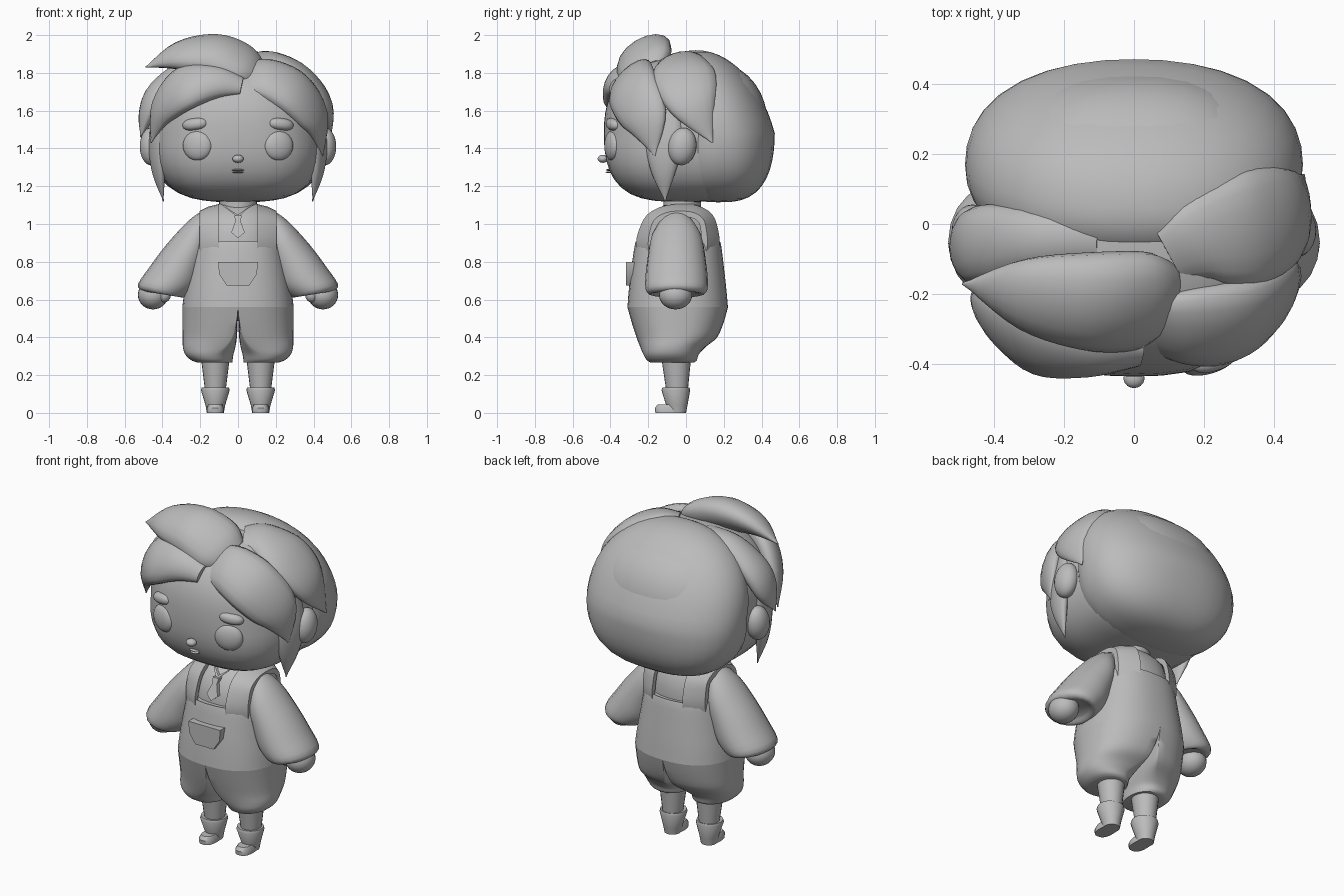
import bpy, bmesh, math
from mathutils import Vector, Matrix

grey = bpy.data.materials.new("clay_grey")
grey.diffuse_color = (0.5, 0.5, 0.5, 1)


def finish(name, bm, angle=40):
    bmesh.ops.recalc_face_normals(bm, faces=bm.faces)
    me = bpy.data.meshes.new(name)
    bm.to_mesh(me)
    bm.free()
    me.materials.append(grey)
    me.shade_smooth()
    me.set_sharp_from_angle(angle=math.radians(angle))
    ob = bpy.data.objects.new(name, me)
    bpy.context.collection.objects.link(ob)
    return ob


def loft(name, rings, angle=40):
    """Skin a list of closed rings and cap both ends."""
    bm = bmesh.new()
    vs = [[bm.verts.new(p) for p in r] for r in rings]
    n = len(vs[0])
    for a, b in zip(vs, vs[1:]):
        for i in range(n):
            bm.faces.new((a[i], a[(i + 1) % n], b[(i + 1) % n], b[i]))
    bm.faces.new(vs[0])
    bm.faces.new(vs[-1])
    return finish(name, bm, angle)


def smooth_rows(rows, steps=4):
    """Catmull-Rom interpolation through rows of numbers."""
    out = []
    for i in range(len(rows) - 1):
        p0, p1, p2 = rows[max(i - 1, 0)], rows[i], rows[i + 1]
        p3 = rows[min(i + 2, len(rows) - 1)]
        for s in range(steps):
            t = s / steps
            out.append([0.5 * (2 * b + (c - a) * t + (2 * a - 5 * b + 4 * c - d) * t * t
                               + (3 * b - a - 3 * c + d) * t ** 3)
                        for a, b, c, d in zip(p0, p1, p2, p3)])
    return out + [list(rows[-1])]


def oval(cx, hx, yf, yb, z, n, sides):
    ring = []
    for i in range(sides):
        a = 2 * math.pi * i / sides - math.pi / 2
        c, s = math.cos(a), math.sin(a)
        k = (abs(c) ** n + abs(s) ** n) ** (-1 / n)
        ring.append(Vector((cx + hx * c * k, (yf + yb) / 2 + (yb - yf) / 2 * s * k, z)))
    return ring


def stack(name, rows, n=2.0, sides=28, steps=3, angle=40):
    """Rows of z, centre x, half width, front y, back y."""
    rows = smooth_rows(rows, steps) if steps > 1 else rows
    return loft(name, [oval(cx, hx, yf, yb, z, n, sides) for z, cx, hx, yf, yb in rows], angle)


def blob(name, loc, size, n=2.0, up=None, rot=(0, 0, 0), seg=24, n_down=0):
    """Rounded-box ellipsoid; up gives a different upper half height."""
    bm = bmesh.new()
    bmesh.ops.create_uvsphere(bm, u_segments=seg, v_segments=seg * 2 // 3, radius=1)
    r = (Matrix.Rotation(rot[2], 3, 'Z') @ Matrix.Rotation(rot[1], 3, 'Y')
         @ Matrix.Rotation(rot[0], 3, 'X'))
    for v in bm.verts:
        d = v.co.normalized()
        e = n + n_down * max(-d.z, 0)
        d /= sum(abs(c) ** e for c in d) ** (1 / e)
        h = up if up and d.z > 0 else size[2]
        v.co = r @ Vector((d.x * size[0], d.y * size[1], d.z * h)) + Vector(loc)
    return finish(name, bm)


def lock(name, rows):
    """Hair lock: rows of x, y, z, half width, half thickness."""
    rows = smooth_rows(rows, 5)
    rings = []
    for i, (x, y, z, w, t) in enumerate(rows):
        p = Vector((x, y, z))
        tan = Vector(rows[min(i + 1, len(rows) - 1)][:3]) - Vector(rows[max(i - 1, 0)][:3])
        out = (p - Vector((0, 0, 1.5))).normalized()
        side = tan.cross(out).normalized()
        out = side.cross(tan).normalized()
        w, t = max(w, 0.003), max(t, 0.003)
        rings.append([p + side * w * math.cos(a) + out * t * math.sin(a)
                      for a in (2 * math.pi * k / 16 for k in range(16))])
    return loft(name, rings, 60)


def plate(name, outline, front, thick):
    """Outline in x, z; front(z) gives the front y."""
    rings = [[(x, front(z) + d, z) for x, z in outline] for d in (0, thick)]
    return loft(name, rings, 30)


# head, and the hair shell at the back leaning forward at the top
blob("head", (0, 0, 1.48), (0.45, 0.435, 0.363), 2.45, 0.405, seg=36, n_down=0.7)
hair = blob("back_hair", (0, 0.17, 1.48), (0.482, 0.30, 0.365), 2.2, 0.44, seg=36, n_down=0.6)
for v in hair.data.vertices:
    if v.co.y < 0.17:
        v.co.y = 0.17 + (v.co.y - 0.17) * 0.85
    v.co.y -= max(0, v.co.z - 1.48) * 0.27

# hair locks
lock("top_lock", [(0.10, -0.21, 1.80, 0.11, 0.05), (0.02, -0.22, 1.845, 0.16, 0.08),
                  (-0.13, -0.22, 1.895, 0.155, 0.09), (-0.32, -0.20, 1.89, 0.11, 0.06),
                  (-0.49, -0.17, 1.83, 0, 0)])
lock("left_fringe", [(0.02, -0.37, 1.73, 0.05, 0.03), (-0.12, -0.36, 1.75, 0.10, 0.065),
                     (-0.28, -0.33, 1.72, 0.14, 0.07), (-0.40, -0.26, 1.60, 0.10, 0.05),
                     (-0.46, -0.21, 1.43, 0, 0)])
lock("left_side_lock", [(-0.10, -0.05, 1.855, 0.06, 0.03), (-0.27, -0.045, 1.81, 0.09, 0.06),
                        (-0.42, -0.055, 1.70, 0.11, 0.06), (-0.48, -0.08, 1.58, 0.09, 0.045),
                        (-0.515, -0.11, 1.46, 0, 0)])
lock("right_fringe", [(0.05, -0.29, 1.775, 0.11, 0.03), (0.16, -0.29, 1.765, 0.14, 0.065),
                      (0.30, -0.275, 1.69, 0.155, 0.07), (0.41, -0.21, 1.55, 0.125, 0.05),
                      (0.45, -0.165, 1.36, 0, 0)])
lock("right_side_lock", [(0.10, -0.09, 1.86, 0.09, 0.03), (0.20, -0.04, 1.85, 0.13, 0.055),
                         (0.34, -0.01, 1.775, 0.17, 0.06), (0.45, 0.04, 1.63, 0.13, 0.05),
                         (0.485, 0.14, 1.43, 0, 0)])

# paired parts
for s, tag in ((-1, "left"), (1, "right")):
    lock(tag + "_sideburn", [(s * 0.405, -0.13, 1.60, 0.10, 0.03), (s * 0.43, -0.12, 1.42, 0.10, 0.035),
                             (s * 0.42, -0.12, 1.27, 0.065, 0.03), (s * 0.395, -0.11, 1.12, 0, 0)])
    blob(tag + "_ear", (s * 0.46, -0.02, 1.41), (0.06, 0.075, 0.1), rot=(-0.15, 0, 0))
    blob(tag + "_eye", (s * 0.215, -0.392, 1.415), (0.08, 0.035, 0.078), rot=(0, 0, s * 0.3))
    blob(tag + "_brow", (s * 0.225, -0.38, 1.528), (0.07, 0.04, 0.033), 2.3, rot=(0, s * 0.12, s * 0.3))

    # sleeve: upper edge x, z, lower edge x, z, half depth
    rings = []
    for ux, uz, lx, lz, h in smooth_rows([
            (0.17, 1.08, 0.14, 0.90, 0.08), (0.26, 1.02, 0.17, 0.81, 0.135),
            (0.38, 0.89, 0.195, 0.72, 0.155), (0.47, 0.77, 0.22, 0.66, 0.165),
            (0.53, 0.68, 0.26, 0.625, 0.163), (0.505, 0.645, 0.29, 0.61, 0.14),
            (0.47, 0.65, 0.32, 0.635, 0.10)], 3):
        rings.append([(s * ((ux + lx) / 2 + (ux - lx) / 2 * math.cos(a)), -0.05 + h * math.sin(a),
                       (uz + lz) / 2 + (uz - lz) / 2 * math.cos(a))
                      for a in (2 * math.pi * k / 20 for k in range(20))])
    loft(tag + "_sleeve", rings, 50)
    blob(tag + "_hand", (s * 0.45, -0.055, 0.625), (0.08, 0.088, 0.077))
    blob(tag + "_thumb", (s * 0.39, -0.10, 0.625), (0.035, 0.035, 0.04), seg=15)

    # trouser half: round leg opening blending into half of the body oval
    rings = []
    for z, hx, yf, yb, w in smooth_rows([
            (0.268, 0.22, -0.19, 0.045, 1), (0.28, 0.25, -0.208, 0.058, 0.95), (0.31, 0.28, -0.226, 0.068, 0.8),
            (0.35, 0.292, -0.243, 0.105, 0.45), (0.40, 0.293, -0.262, 0.165, 0.2),
            (0.48, 0.294, -0.288, 0.20, 0.05), (0.56, 0.295, -0.31, 0.222, 0)], 3):
        body = oval(0, hx, yf, yb, z, 2.4, 40)
        leg = oval(hx / 2 + 0.015, hx / 2 - 0.015, yf, yb, z, 2.2, 40)
        ring = []
        for b, l in zip(body, leg):
            p = Vector((max(b.x, 0), b.y, z)).lerp(l, w)
            ring.append((s * p.x, p.y, z))
        rings.append(ring)
    loft(tag + "_trouser", rings)

    # shin, boot and toe
    c = s * 0.12
    stack(tag + "_shin", [(0.12, c, 0.055, -0.105, 0.01), (0.32, c, 0.08, -0.135, 0.03)], steps=1, sides=20)
    stack(tag + "_boot", [(0, c, 0.045, -0.095, 0.0), (0.04, c, 0.052, -0.105, 0.008),
                          (0.12, c, 0.076, -0.13, 0.022), (0.135, c, 0.072, -0.125, 0.018),
                          (0.132, c, 0.055, -0.105, 0.008)], steps=1, sides=20)
    stack(tag + "_toe", [(0, c, 0.045, -0.162, -0.02), (0.025, c, 0.045, -0.165, -0.02),
                         (0.045, c, 0.036, -0.15, -0.03)], 2.6, steps=1, sides=20)

    # overall strap over the shoulder, flush with the bib
    path = smooth_rows([(-0.25, 0.82), (-0.264, 0.89), (-0.252, 0.96), (-0.205, 1.05), (-0.10, 1.10),
                        (0.05, 1.10), (0.14, 1.05), (0.172, 0.96), (0.177, 0.89), (0.16, 0.82)], 3)
    rings = []
    for i, (y, z) in enumerate(path):
        a, b = path[max(i - 1, 0)], path[min(i + 1, len(path) - 1)]
        t = Vector((0, b[0] - a[0], b[1] - a[1])).normalized()
        nrm = Vector((0, -t.z, t.y)) * 0.03
        lift = max(0, z - 1.0)
        outer = [Vector((s * x, -0.044 + (y + 0.044) * f, z - lift * g))
                 for x, f, g in ((0.10, 1, 0), (0.155, 0.88, 0.12), (0.205, 0.71, 0.35))]
        rings.append(outer + [p - nrm for p in reversed(outer)])
    loft(tag + "_strap", rings, 40)

# face details
blob("nose", (0, -0.44, 1.345), (0.03, 0.028, 0.021), seg=18)
for z, w in ((1.286, 0.034), (1.274, 0.028)):
    blob("lip", (0, -0.405, z), (w, 0.02, 0.005), seg=12)

# neck, shirt and overalls
stack("neck", [(1.02, 0, 0.10, -0.12, 0.08), (1.2, 0, 0.10, -0.12, 0.08)], steps=1)
stack("shirt", [(0.82, 0, 0.20, -0.235, 0.15), (0.95, 0, 0.19, -0.225, 0.148),
                (1.04, 0, 0.175, -0.18, 0.12), (1.09, 0, 0.135, -0.115, 0.08),
                (1.11, 0, 0.09, -0.08, 0.05)], 2.5)
stack("overalls", [(0.56, 0, 0.295, -0.31, 0.222), (0.65, 0, 0.283, -0.303, 0.214),
                   (0.75, 0, 0.265, -0.292, 0.203), (0.895, 0, 0.238, -0.270, 0.185),
                   (0.90, 0, 0.228, -0.262, 0.175)], 2.4, 40)
plate("pocket", [(-0.105, 0.80), (0.105, 0.80), (0.10, 0.735), (0.06, 0.675),
                 (-0.06, 0.675), (-0.10, 0.735)], lambda z: -0.318, 0.07)

# collar cord and tie
for s in (-1, 1):
    plate("collar_cord", [(s * 0.085, 1.10), (s * 0.07, 1.10), (0, 1.035), (0, 1.05)][::s],
          lambda z: -0.215 + (z - 1.03) * 1.4, 0.03)
plate("tie", [(-0.02, 1.045), (0.02, 1.045), (0.014, 1.015), (0.036, 0.955), (0, 0.925),
              (-0.036, 0.955), (-0.014, 1.015)], lambda z: -0.255 + (z - 0.93) * 0.4, 0.03)
